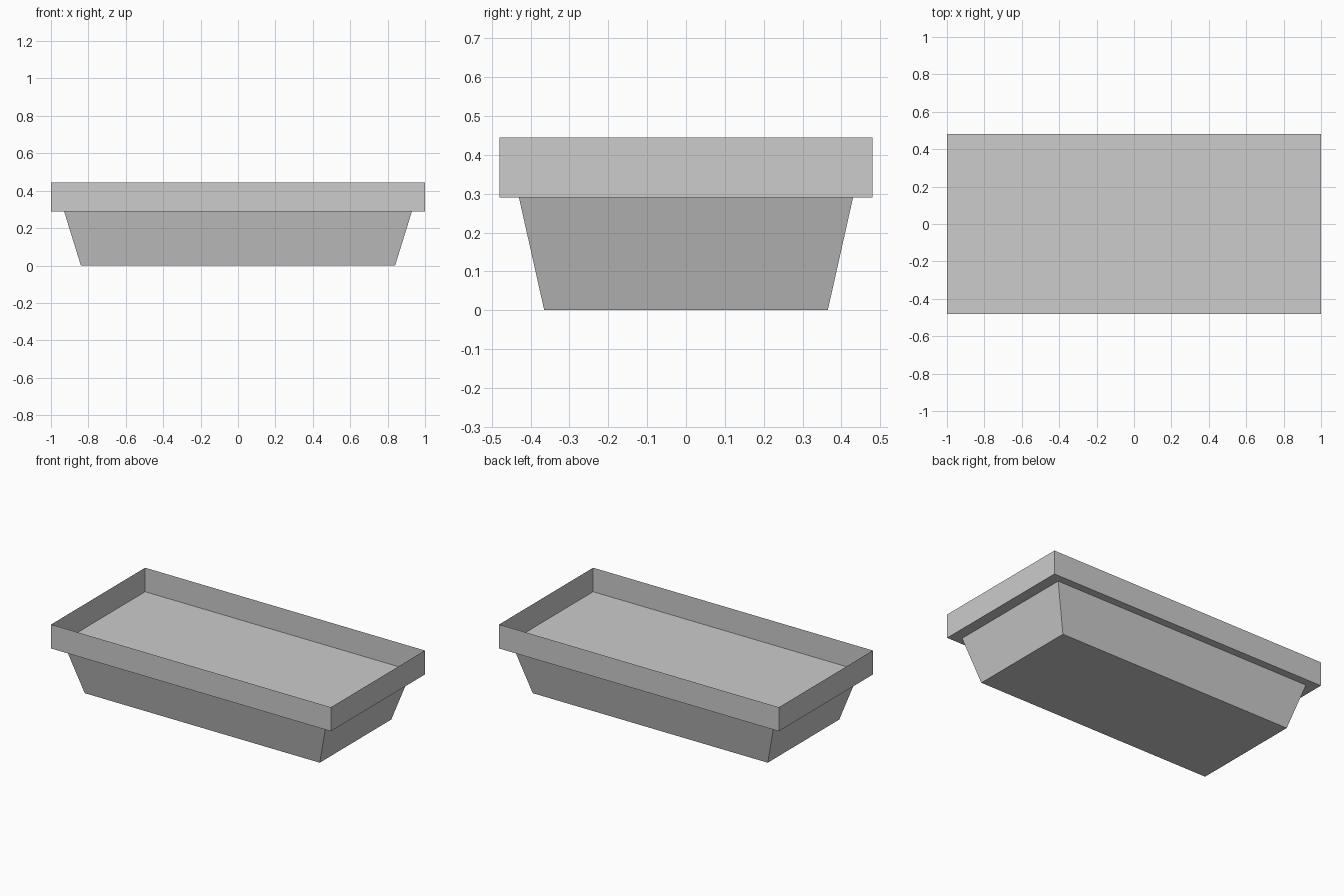
import bpy
import bmesh

cube = bpy.data.objects.get("Cube")
if cube:
    bpy.data.objects.remove(cube, do_unlink=True)

grey = bpy.data.materials.new("light_grey")
grey.use_nodes = True
colour = (0.604, 0.604, 0.604, 1)
grey.diffuse_color = colour
grey.node_tree.nodes["Principled BSDF"].inputs["Base Color"].default_value = colour


def open_box(name, lower, upper, floor=True):
    """Four walls between two rectangles (half x, half y, z), closed below."""
    bm = bmesh.new()
    signs = [(-1, -1), (1, -1), (1, 1), (-1, 1)]
    rings = [[bm.verts.new((sx * hx, sy * hy, z)) for sx, sy in signs]
             for hx, hy, z in (lower, upper)]
    for i in range(4):
        j = (i + 1) % 4
        bm.faces.new((rings[0][i], rings[0][j], rings[1][j], rings[1][i]))
    if floor:
        bm.faces.new(rings[0][::-1])
    mesh = bpy.data.meshes.new(name)
    bm.to_mesh(mesh)
    bm.free()
    mesh.materials.append(grey)
    obj = bpy.data.objects.new(name, mesh)
    bpy.context.collection.objects.link(obj)
    return obj


RIM_BASE = 0.29

# Tapered lower body, covered by the tray floor
open_box("tapered_base", (0.84, 0.365, 0), (0.93, 0.43, RIM_BASE))

# Thin-walled upper tray whose floor also forms the overhanging ledge
open_box("rim_tray", (1, 0.48, RIM_BASE), (1, 0.48, 0.445))
